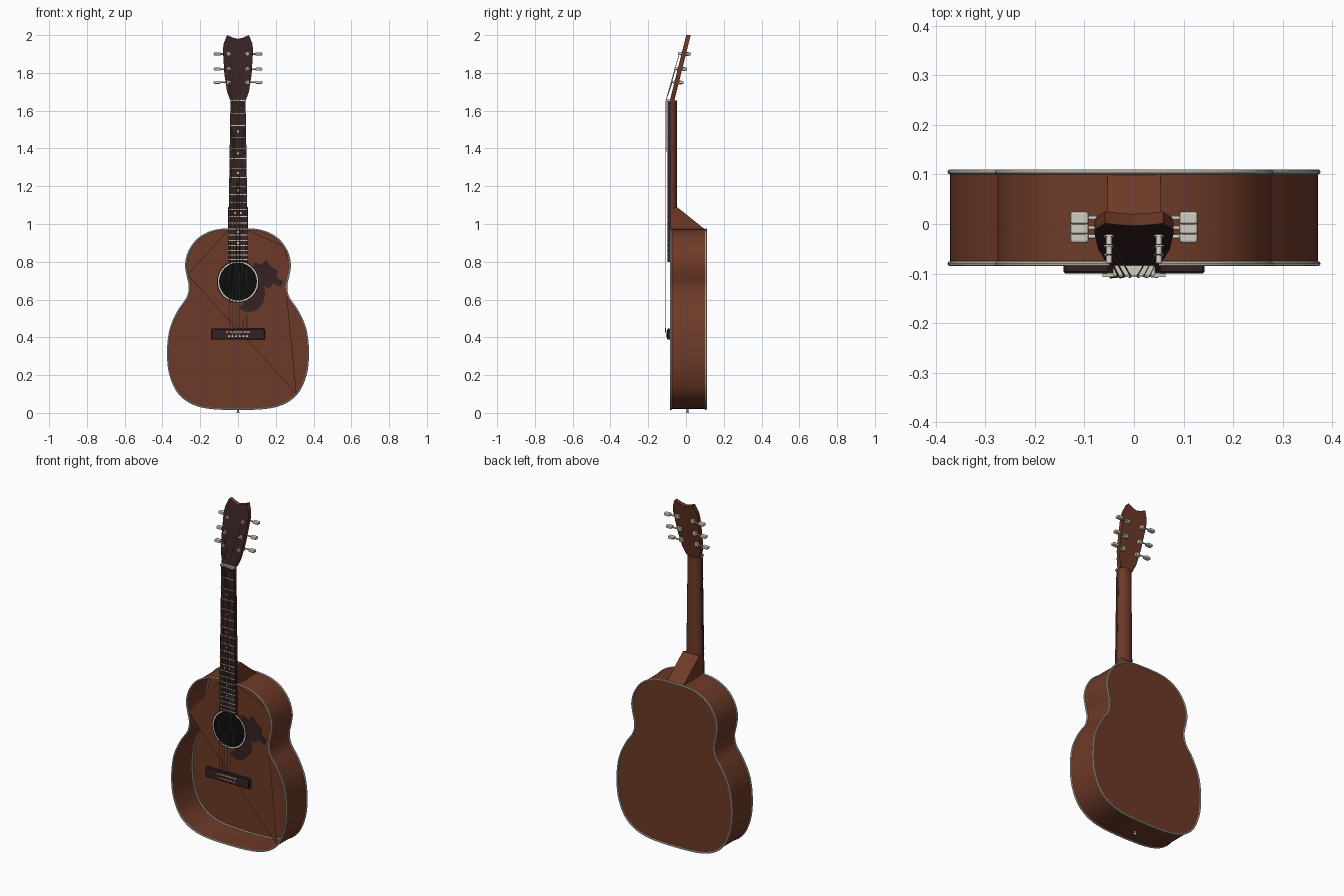
import bpy, bmesh, math
from mathutils import Vector

cube = bpy.data.objects.get("Cube")
if cube:
    bpy.data.objects.remove(cube)


def material(name, rgb):
    m = bpy.data.materials.new(name)
    m.use_nodes = True
    m.diffuse_color = (*rgb, 1)
    m.node_tree.nodes["Principled BSDF"].inputs["Base Color"].default_value = (*rgb, 1)
    return m


WOOD = material("mahogany", (0.155, 0.042, 0.021))
DARK = material("rosewood", (0.038, 0.016, 0.017))
BLACK = material("black", (0.004, 0.004, 0.004))
IVORY = material("ivory", (0.64, 0.61, 0.53))
BRONZE = material("bronze", (0.30, 0.22, 0.08))


def finish(name, bm, *mats, smooth=False, fix=True):
    if fix:
        bmesh.ops.recalc_face_normals(bm, faces=bm.faces)
    me = bpy.data.meshes.new(name)
    bm.to_mesh(me)
    bm.free()
    for m in mats:
        me.materials.append(m)
    ob = bpy.data.objects.new(name, me)
    bpy.context.collection.objects.link(ob)
    if smooth:
        bpy.ops.object.select_all(action='DESELECT')
        ob.select_set(True)
        bpy.context.view_layer.objects.active = ob
        bpy.ops.object.shade_smooth_by_angle(angle=math.radians(40))
    return ob


def loft(name, rings, *mats, caps=True, closed=False, smooth=False):
    """Skin a series of equal-length closed rings of points."""
    bm = bmesh.new()
    rows = [[bm.verts.new(p) for p in r] for r in rings]
    pairs = list(zip(rows, rows[1:])) + ([(rows[-1], rows[0])] if closed else [])
    for a, b in pairs:
        for i in range(len(a)):
            j = (i + 1) % len(a)
            bm.faces.new((a[i], a[j], b[j], b[i]))
    if caps and not closed:
        bm.faces.new(rows[0])
        bm.faces.new(rows[-1])
    return finish(name, bm, *mats, smooth=smooth)


def slab(name, outline, y0, y1, *mats):
    """Extrude an (x, z) outline along y."""
    return loft(name, [[(x, y, z) for x, z in outline] for y in (y0, y1)], *mats)


def box(name, center, size, mat):
    x, y, z = center
    w, d, h = (s / 2 for s in size)
    return slab(name, [(x - w, z - h), (x + w, z - h), (x + w, z + h), (x - w, z + h)], y - d, y + d, mat)


def rod(name, a, b, r, mat, sides=12):
    a, b = Vector(a), Vector(b)
    turn = (b - a).to_track_quat('Z', 'Y')
    ring = [turn @ Vector((r * math.cos(t), r * math.sin(t), 0))
            for t in (math.tau * i / sides for i in range(sides))]
    return loft(name, [[p + c for p in ring] for c in (a, b)], mat, smooth=True)


def spline(pts, steps=6):
    """Smooth closed curve through 2D points."""
    pts, out, n = [Vector(p) for p in pts], [], len(pts)
    for i in range(n):
        a, b, c, d = (pts[(i + k) % n] for k in (-1, 0, 1, 2))
        for s in range(steps):
            t = s / steps
            out.append(b + (c - a) * t / 2 + (a * 2 - b * 5 + c * 4 - d) * t * t / 2
                       + (b * 3 - a - c * 3 + d) * t ** 3 / 2)
    return out


def circle(cx, cz, r, n=48):
    return [(cx + r * math.cos(math.tau * i / n), cz + r * math.sin(math.tau * i / n)) for i in range(n)]


# Body shell
half = [(0.19, 0.033), (0.30, 0.09), (0.355, 0.19), (0.371, 0.31), (0.358, 0.44), (0.315, 0.54),
        (0.268, 0.61), (0.256, 0.67), (0.268, 0.73), (0.275, 0.79), (0.256, 0.86),
        (0.205, 0.925), (0.12, 0.965)]
outline = spline([(0, 0.02)] + half + [(0, 0.973)] + [(-x, z) for x, z in reversed(half)])
FRONT, BACK = -0.08, 0.105
loft("body_sides", [[(x, y, z) for x, z in outline] for y in (FRONT, BACK)], WOOD, caps=False, smooth=True)


def panel(name, pts, y, mat):
    bm = bmesh.new()
    bm.faces.new([bm.verts.new((x, y, z)) for x, z in pts])
    return finish(name, bm, mat, fix=False)


panel("body_back", outline[::-1], BACK, WOOD)
# Partial front panel spanning the upper body and sound hole
panel("body_front", [(-0.268, 0.73), (0.31, 0.10), (0.256, 0.65), (0.275, 0.79), (0.24, 0.885),
                     (0.04, 0.972), (-0.05, 0.972)], FRONT, WOOD)

# Edge binding, front and back
for name, y in (("front_binding", FRONT), ("back_binding", BACK)):
    rings = []
    for i, p in enumerate(outline):
        d = (outline[(i + 1) % len(outline)] - outline[i - 1]).normalized()
        rings.append([(p.x + d.y * c, y + s, p.y - d.x * c)
                      for c, s in ((0.005 * math.cos(t), 0.005 * math.sin(t))
                                   for t in (math.tau * k / 8 for k in range(8)))])
    loft(name, rings, IVORY, closed=True, smooth=True)

# Sound hole and rosette
HOLE = 0.695
slab("rosette_edge", circle(0, HOLE, 0.112), FRONT - 0.001, FRONT, BLACK)
slab("rosette", circle(0, HOLE, 0.107), FRONT - 0.002, FRONT, IVORY)
slab("sound_hole", circle(0, HOLE, 0.100), FRONT - 0.003, FRONT, BLACK)

# Ornate pickguard wrapped round the sound hole
guard = [(0.085, 0.765), (0.08, 0.80), (0.12, 0.785), (0.15, 0.81), (0.175, 0.775), (0.21, 0.755),
         (0.205, 0.715), (0.24, 0.695), (0.225, 0.665), (0.19, 0.685), (0.165, 0.66), (0.135, 0.67),
         (0.145, 0.635), (0.135, 0.585), (0.10, 0.545), (0.05, 0.53), (0.005, 0.555), (0.025, 0.58)]
inner = [(0.114 * math.cos(t), HOLE + 0.114 * math.sin(t)) for t in (-1.2 + 0.2 * i for i in range(9))]
slab("pickguard", guard + inner, FRONT - 0.003, FRONT - 0.0005, DARK)

# Neck, heel and fretboard
NUT, SADDLE = 1.655, 0.425


def half_width(z):
    return 0.040 + (NUT - z) * 0.0155


arc = [math.pi * i / 14 for i in range(15)]
loft("neck", [[(half_width(z) * math.cos(t), -0.087 + 0.040 * math.sin(t) ** 0.8, z) for t in arc]
              for z in (NUT, 0.97)], WOOD, smooth=True)
loft("heel", [[(x, y, z) for y, z in ((-0.08, 0.965), (-0.08, 1.08), (-0.048, 1.09), (0.10, 0.972), (0.10, 0.965))]
              for x in (-0.053, 0.053)], WOOD)
w0, w1 = half_width(0.80), half_width(NUT)
slab("fretboard", [(-w0, 0.80), (w0, 0.80), (w1, NUT), (-w1, NUT)], -0.098, -0.080, DARK)
for n in range(1, 21):
    z = SADDLE + (NUT - SADDLE) * 2 ** (-n / 12)
    box(f"fret_{n}", (0, -0.098, z), (2 * half_width(z), 0.004, 0.004), IVORY)
    if n in (3, 5, 7, 9, 12, 15, 17):
        mid = z + (NUT - SADDLE) * (2 ** (1 / 12) - 1) * 2 ** (-n / 12) / 2
        for x in ((-0.016, 0.016) if n == 12 else (0,)):
            slab(f"inlay_{n}", circle(x, mid, 0.006, 16), -0.0990, -0.0975, IVORY)
box("nut", (0, -0.093, NUT), (0.084, 0.024, 0.010), IVORY)


# Tilted headstock with a dark face veneer
def head_y(z):
    return -0.085 + 0.25 * (z - NUT)


right = [(0.041, 1.655), (0.058, 1.70), (0.072, 1.79), (0.080, 1.92), (0.076, 1.955), (0.058, 2.0), (0.03, 1.988)]
shape = right + [(0, 1.98)] + [(-x, z) for x, z in reversed(right)]
head = loft("headstock", [[(x, head_y(z) + d, z) for x, z in shape] for d in (0, 0.024)], WOOD, DARK)
for f in head.data.polygons:
    f.material_index = 1 if f.normal.y < -0.8 else 0

# Tuners, three each side
POSTS = (1.75, 1.82, 1.90)
for side in (-1, 1):
    for z in POSTS:
        y, x = head_y(z), side * 0.050
        ky = y + 0.036
        rod("tuner_post", (x, y + 0.01, z), (x, y - 0.018, z + 0.004), 0.006, IVORY)
        rod("tuner_washer", (x, y + 0.002, z), (x, y - 0.003, z + 0.001), 0.010, IVORY)
        box("tuner_gear", (x, y + 0.030, z), (0.024, 0.016, 0.022), IVORY)
        rod("tuner_shaft", (x, ky, z), (side * 0.095, ky, z), 0.004, IVORY)
        knob = box("tuner_knob", (side * 0.110, ky, z), (0.037, 0.026, 0.016), IVORY)
        bevel = knob.modifiers.new("rounding", 'BEVEL')
        bevel.width, bevel.segments = 0.005, 2

# Bridge, saddle and pins
bridge = box("bridge", (0, -0.090, 0.417), (0.284, 0.020, 0.058), DARK)
bridge.modifiers.new("rounding", 'BEVEL').width = 0.004
box("saddle", (0, -0.101, SADDLE + 0.003), (0.126, 0.012, 0.007), IVORY)

# Strings from pins over saddle and nut to the posts
for i in range(6):
    s = i - 2.5
    mat = BRONZE if i < 4 else IVORY
    r = 0.0019 - 0.0002 * i
    pin, low, top = (s * 0.019, -0.101, 0.406), (s * 0.019, -0.108, SADDLE + 0.003), (s * 0.0125, -0.106, NUT)
    zp = POSTS[i if i < 3 else 5 - i]
    post = (math.copysign(0.046, s), head_y(zp) - 0.012, zp)
    rod("bridge_pin", (pin[0], -0.095, pin[2]), (pin[0], -0.106, pin[2]), 0.0055, IVORY)
    for a, b in ((pin, low), (low, top), (top, post)):
        rod(f"string_{i + 1}", a, b, r, mat, 6)

# Strap pin on the bottom edge
rod("strap_pin_stem", (0, 0.008, 0.025), (0, 0.008, 0.005), 0.005, IVORY)
rod("strap_pin_head", (0, 0.008, 0.006), (0, 0.008, 0.0), 0.009, IVORY)
